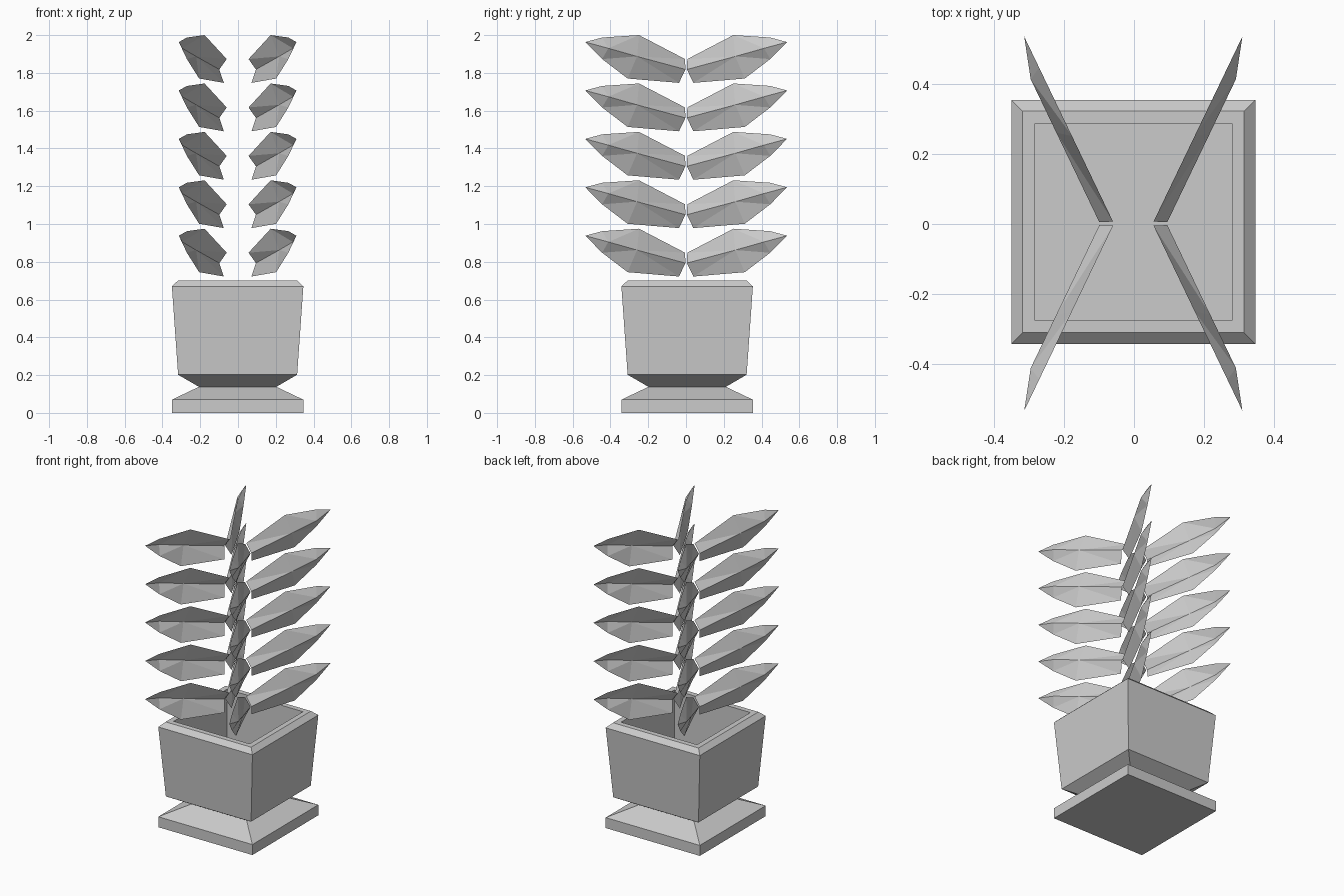
import bpy
import bmesh

cube = bpy.data.objects.get("Cube")
if cube:
    bpy.data.objects.remove(cube, do_unlink=True)

grey = bpy.data.materials.new("plain grey")
grey.use_nodes = True
grey.diffuse_color = (0.6, 0.6, 0.6, 1)
grey.node_tree.nodes["Principled BSDF"].inputs["Base Color"].default_value = (0.6, 0.6, 0.6, 1)


def finish(name, bm, location):
    """Turn a bmesh into a flat-shaded object."""
    mesh = bpy.data.meshes.new(name)
    bm.to_mesh(mesh)
    bm.free()
    mesh.materials.append(grey)
    obj = bpy.data.objects.new(name, mesh)
    obj.location = location
    bpy.context.collection.objects.link(obj)
    return obj


def square_stack(name, profile, location):
    """Join square rings of (half width, height) and cap both ends."""
    bm = bmesh.new()
    rings = [[bm.verts.new((sx * w, sy * w, z))
              for sx, sy in ((-1, -1), (1, -1), (1, 1), (-1, 1))]
             for w, z in profile]
    for low, high in zip(rings, rings[1:]):
        for i in range(4):
            j = (i + 1) % 4
            bm.faces.new((low[i], low[j], high[j], high[i]))
    bm.faces.new(rings[0][::-1])
    bm.faces.new(rings[-1])
    return finish(name, bm, location)


# Planter: plinth, pinched waist, flared body, bevelled rim and deep hollow
square_stack("planter", [
    (0.348, 0), (0.348, 0.07), (0.205, 0.138), (0.315, 0.202),
    (0.348, 0.67), (0.316, 0.70), (0.281, 0.70), (0.281, 0.22),
], (-0.002, 0.006, 0))

# Leaf: a creased open sheet, with both edges in one upright plane
# and the crease standing outside it; points are (y, z) for the lowest leaf
SLOPE = 0.48
upper_edge = [(0.006, 0.848), (0.25, 0.975), (0.445, 0.962)]
lower_edge = [(0.038, 0.722), (0.31, 0.745), (0.445, 0.848)]
crease = [(0.004, 0.793), (0.26, 0.862), (0.412, 0.905)]
tip = (0.534, 0.938)


def on_plane(bm, points, offset):
    return [bm.verts.new((offset + SLOPE * y, y, z)) for y, z in points]


bm = bmesh.new()
tip_vert = on_plane(bm, [tip], 0.055)
top = on_plane(bm, upper_edge, 0.055) + tip_vert
mid = on_plane(bm, crease, 0.095) + tip_vert
low = on_plane(bm, lower_edge, 0.055) + tip_vert
for a, b in ((mid, top), (low, mid)):
    for i in range(2):
        bm.faces.new((a[i], a[i + 1], b[i + 1], b[i]))
    bm.faces.new((a[2], tip_vert[0], b[2]))
bmesh.ops.triangulate(bm, faces=bm.faces[:])
leaves = finish("leaves", bm, (-0.002, 0.001, 0))

# Four leaves to a tier, five tiers
mirror = leaves.modifiers.new("four_sides", "MIRROR")
mirror.use_axis = (True, True, False)
mirror.use_mirror_merge = False
tiers = leaves.modifiers.new("tiers", "ARRAY")
tiers.count = 5
tiers.use_relative_offset = False
tiers.use_constant_offset = True
tiers.constant_offset_displace = (0, 0, 0.2563)
